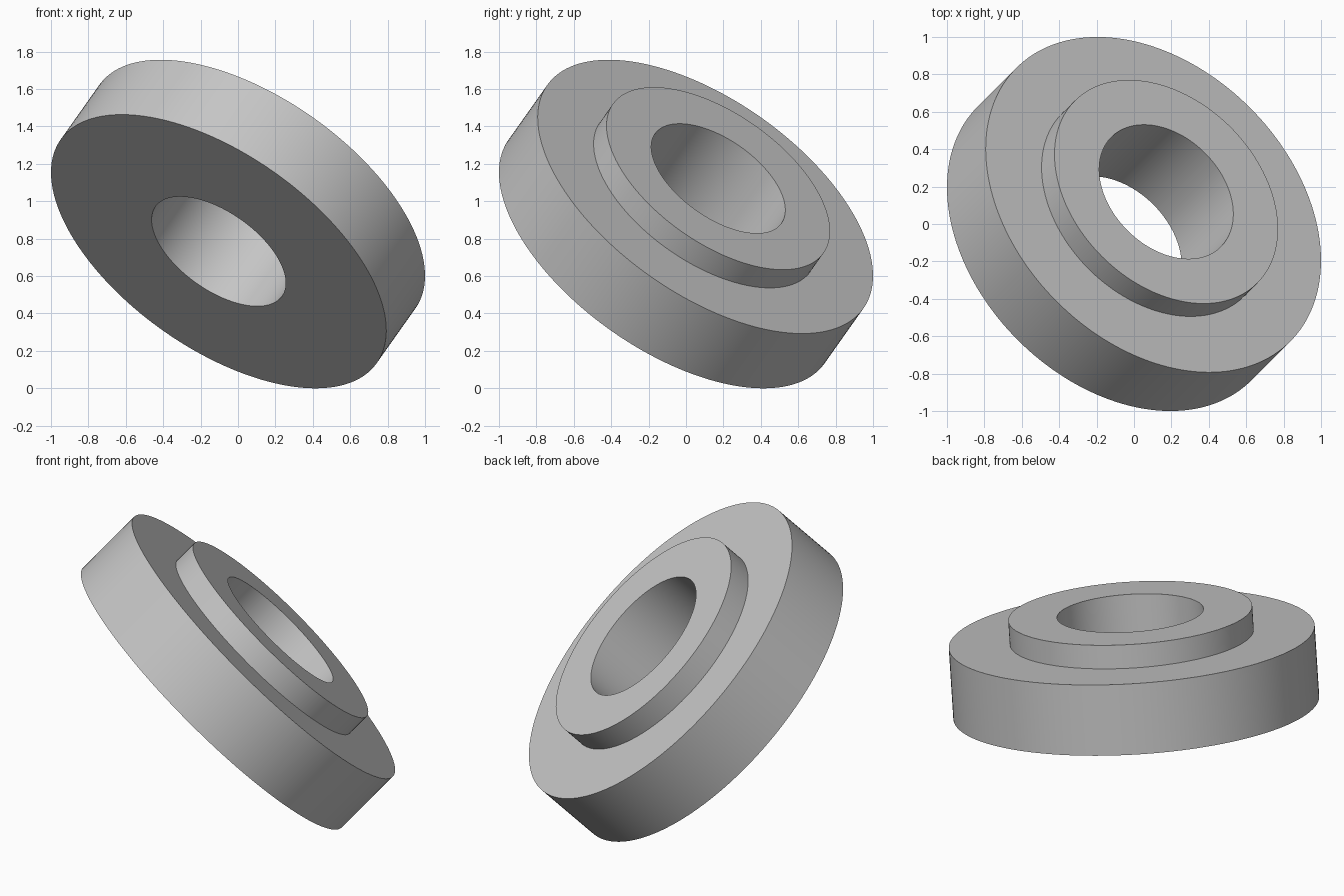
import bpy, bmesh, math
from mathutils import Vector

cube = bpy.data.objects.get("Cube")
if cube:
    bpy.data.objects.remove(cube, do_unlink=True)

# Proportions, all relative to the flange radius
FLANGE_R = 1.035
HUB_R = FLANGE_R * 2 / 3
BORE_R = FLANGE_R * 0.4
FLANGE_T = FLANGE_R * 0.4
HUB_H = FLANGE_R * 2 / 15
SEGMENTS = 160

grey = bpy.data.materials.new("plain_grey")
grey.use_nodes = True
colour = (0.57, 0.57, 0.57, 1)
grey.diffuse_color = colour
grey.node_tree.nodes["Principled BSDF"].inputs["Base Color"].default_value = colour

# Flange, hub and through bore as one turned profile (radius, height)
low, high = -FLANGE_T / 2, FLANGE_T / 2
profile = [(BORE_R, low), (FLANGE_R, low), (FLANGE_R, high),
           (HUB_R, high), (HUB_R, high + HUB_H), (BORE_R, high + HUB_H)]
bm = bmesh.new()
verts = [bm.verts.new((r, 0, z)) for r, z in profile]
edges = [bm.edges.new((v, verts[(i + 1) % len(verts)])) for i, v in enumerate(verts)]
bmesh.ops.spin(bm, geom=verts + edges, cent=(0, 0, 0), axis=(0, 0, 1),
               angle=math.tau, steps=SEGMENTS)
bmesh.ops.remove_doubles(bm, verts=bm.verts, dist=0.0005)
bmesh.ops.recalc_face_normals(bm, faces=bm.faces)

# Tilt the axis towards left, back and up, then rest the rim on the ground
axis = Vector((0.5, 0.5, math.sqrt(0.5)))
bm.transform(axis.to_track_quat("Z", "Y").to_matrix().to_4x4())
lowest = min(v.co.z for v in bm.verts)
bmesh.ops.translate(bm, verts=bm.verts, vec=(0, 0, -lowest))

mesh = bpy.data.meshes.new("flanged_bushing")
bm.to_mesh(mesh)
bm.free()
mesh.materials.append(grey)
bushing = bpy.data.objects.new("flanged_bushing", mesh)
bpy.context.collection.objects.link(bushing)

# Smooth walls with sharp rims
bpy.ops.object.select_all(action="DESELECT")
bushing.select_set(True)
bpy.context.view_layer.objects.active = bushing
bpy.ops.object.shade_smooth_by_angle(angle=math.radians(30))
